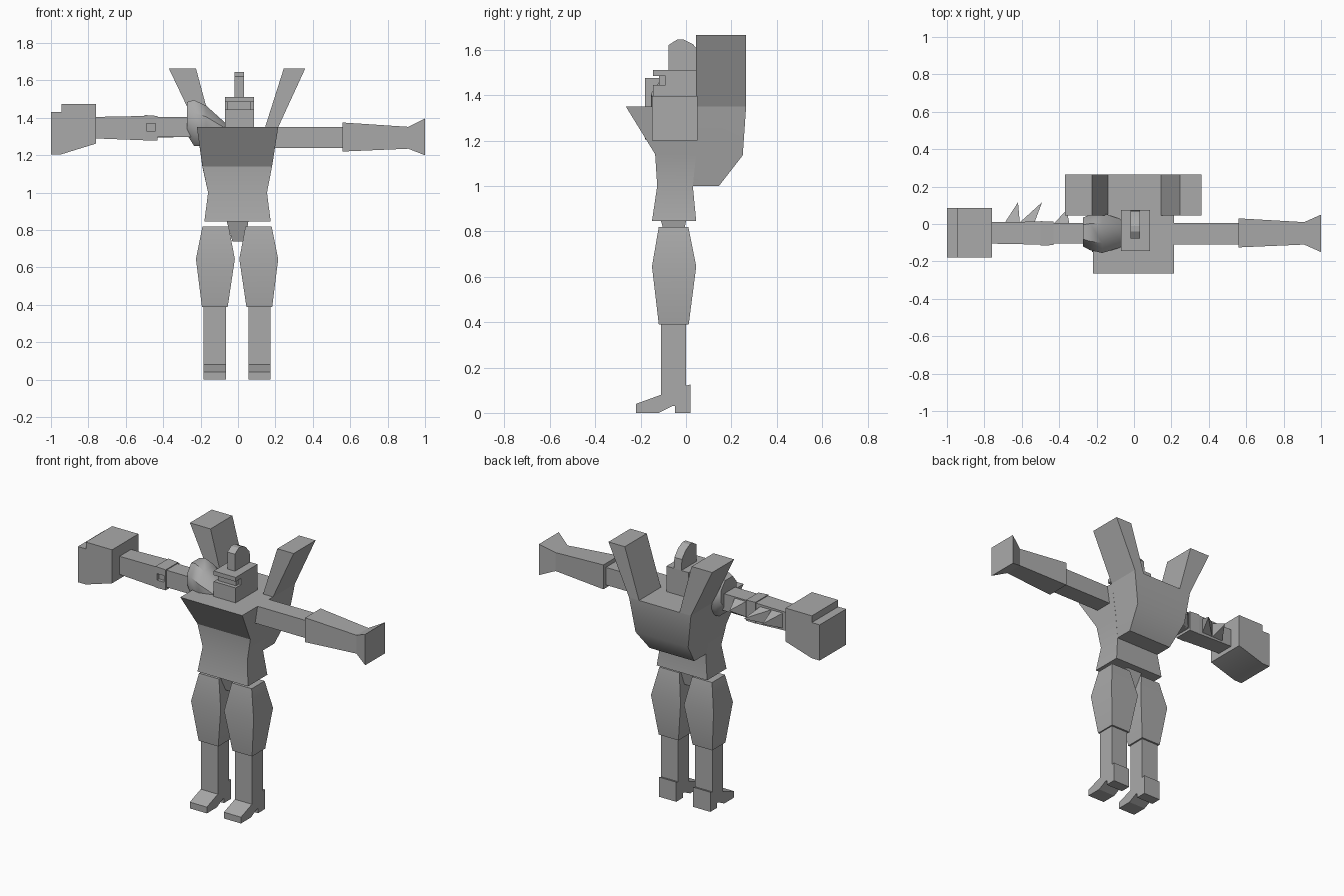
import bpy, bmesh, math
from mathutils import Vector

if "Cube" in bpy.data.objects:
    bpy.data.objects.remove(bpy.data.objects["Cube"])

grey = bpy.data.materials.new("plain grey")
grey.diffuse_color = (0.4, 0.4, 0.4, 1)
grey.use_nodes = True
grey.node_tree.nodes["Principled BSDF"].inputs["Base Color"].default_value = grey.diffuse_color

# Maps (along, a, b) to xyz for each build axis
ORDER = {"x": lambda t, a, b: (t, a, b),   # a = y, b = z
         "y": lambda t, a, b: (a, t, b),   # a = x, b = z
         "z": lambda t, a, b: (a, b, t)}   # a = x, b = y


def skin(name, axis, rings, smooth=22, edit=None):
    """Join rings of equal point count, given as (position, points), and cap both ends."""
    bm = bmesh.new()
    loops = [[bm.verts.new(ORDER[axis](t, a, b)) for a, b in pts] for t, pts in rings]
    n = len(loops[0])
    for lo, hi in zip(loops, loops[1:]):
        for i in range(n):
            j = (i + 1) % n
            bm.faces.new((lo[i], lo[j], hi[j], hi[i]))
    bm.faces.new(loops[0])
    bm.faces.new(loops[-1])
    bmesh.ops.recalc_face_normals(bm, faces=bm.faces)
    if edit:
        edit(bm)
    me = bpy.data.meshes.new(name)
    bm.to_mesh(me)
    bm.free()
    me.materials.append(grey)
    ob = bpy.data.objects.new(name, me)
    bpy.context.collection.objects.link(ob)
    bpy.ops.object.select_all(action='DESELECT')
    ob.select_set(True)
    bpy.context.view_layer.objects.active = ob
    bpy.ops.object.shade_smooth_by_angle(angle=math.radians(smooth))
    return ob


def rect(a0, a1, b0, b1):
    return [(a0, b0), (a1, b0), (a1, b1), (a0, b1)]


def loft(name, axis, rows, **kw):
    """Rectangular sections: (position, a0, a1, b0, b1)."""
    return skin(name, axis, [(r[0], rect(*r[1:])) for r in rows], **kw)


def extrude(name, axis, lo, hi, profile):
    return skin(name, axis, [(lo, profile), (hi, profile)])


def box(name, x0, x1, y0, y1, z0, z1):
    return loft(name, "x", [(x0, y0, y1, z0, z1), (x1, y0, y1, z0, z1)])


# Torso with overhanging chest
loft("torso", "z", [(0.845, -0.18, 0.175, -0.15, 0.045),
                    (1.0, -0.16, 0.155, -0.127, 0.03),
                    (1.14, -0.19, 0.182, -0.136, 0.045),
                    (1.35, -0.22, 0.215, -0.265, 0.05)])
loft("pelvis", "z", [(0.74, -0.03, 0.04, -0.08, -0.02),
                     (0.845, -0.06, 0.055, -0.11, 0.0)])

# Backpack and its two slanted horns
loft("backpack", "z", [(1.0, -0.16, 0.155, 0.025, 0.145),
                       (1.135, -0.19, 0.18, 0.035, 0.25),
                       (1.35, -0.22, 0.215, 0.045, 0.265)], smooth=45)
for side, inner, outer, top_in, top_out in (("left", 0.145, 0.215, 0.245, 0.36),
                                            ("right", -0.14, -0.22, -0.225, -0.37)):
    loft(side + "_horn", "z", [(1.35, inner, outer, 0.045, 0.265),
                               (1.665, top_in, top_out, 0.045, 0.265)])

# Head with a wrap-around visor slot
box("jaw", -0.07, 0.085, -0.145, 0.075, 1.35, 1.445)
box("visor_core", -0.055, 0.07, -0.12, -0.09, 1.445, 1.485)
box("head_back", -0.07, 0.085, -0.09, 0.075, 1.445, 1.485)
box("brow", -0.07, 0.085, -0.145, 0.075, 1.485, 1.512)
extrude("crest", "x", -0.02, 0.033,
        [(-0.078, 1.51), (-0.078, 1.62), (-0.04, 1.645), (-0.01, 1.645),
         (0.03, 1.625), (0.07, 1.58), (0.075, 1.51)])

# Legs
foot = [(-0.11, 0.08), (-0.22, 0.04), (-0.22, 0), (-0.12, 0), (-0.06, 0.03),
        (-0.048, 0.03), (-0.048, 0), (0.02, 0), (0.02, 0.125), (0.0, 0.12)]
for side, s in (("left", 1), ("right", -1)):
    def X(d):
        return -0.005 + s * d
    loft(side + "_thigh", "z", [(0.39, X(0.05), X(0.188), -0.12, 0.012),
                                (0.645, X(0.012), X(0.22), -0.15, 0.045),
                                (0.82, X(0.045), X(0.185), -0.12, 0.01)])
    loft(side + "_shin", "z", [(0.08, X(0.06), X(0.18), -0.11, 0.0),
                               (0.4, X(0.06), X(0.18), -0.11, 0.0)])
    extrude(side + "_foot", "x", X(0.06), X(0.18), foot)

# Left arm with a flared cuff
box("left_upper_arm", 0.15, 0.56, -0.11, 0.005, 1.238, 1.35)
loft("left_forearm", "x", [(0.56, -0.125, 0.03, 1.22, 1.375),
                           (0.91, -0.11, 0.01, 1.235, 1.352),
                           (1.0, -0.15, 0.05, 1.2, 1.397)])


# Right shoulder guard, bulging in the middle
def octagon(y0, y1, z0, z1):
    cy, cz, ry, rz = (y0 + y1) / 2, (z0 + z1) / 2, (y1 - y0) / 2, (z1 - z0) / 2
    return [(cy + ry * a, cz + rz * b) for a, b in
            ((-1, -.45), (-.5, -1), (.5, -1), (1, -.45), (1, .45), (.5, 1), (-.5, 1), (-1, .45))]


skin("shoulder_guard", "x", [(-0.272, octagon(-0.12, 0.035, 1.31, 1.485)),
                             (-0.235, octagon(-0.14, 0.05, 1.25, 1.495)),
                             (-0.17, octagon(-0.155, 0.06, 1.25, 1.465)),
                             (-0.07, octagon(-0.125, 0.025, 1.27, 1.375))], smooth=40)


# Right arm, elbow block with a sunken framed panel
def sunken_panel(bm):
    front = min(bm.faces, key=lambda f: f.calc_center_median().y)
    bmesh.ops.inset_individual(bm, faces=[front], thickness=0.006)
    for v in front.verts:
        v.co.z = 1.35 + math.copysign(0.027, v.co.z - 1.348)
    bmesh.ops.inset_individual(bm, faces=[front], thickness=0.009)
    bmesh.ops.inset_individual(bm, faces=[front], thickness=0.001)
    bmesh.ops.translate(bm, verts=list(front.verts), vec=Vector((0, 0.02, 0)))


box("right_upper_arm", -0.43, -0.2, -0.105, 0.005, 1.297, 1.405)
loft("right_elbow", "x", [(-0.5, -0.115, 0.015, 1.28, 1.415),
                          (-0.43, -0.113, 0.013, 1.28, 1.41)], edit=sunken_panel)
loft("right_forearm", "x", [(-0.76, -0.105, 0.01, 1.29, 1.405),
                            (-0.5, -0.11, 0.013, 1.28, 1.41)])

# Swept spikes along the back of the right arm
for i, x in enumerate((-0.70, -0.57, -0.43)):
    x0 = (-0.695, -0.62, -0.43)[i]
    tip = (-0.62, -0.492, -0.36)[i]
    y1 = (0.115, 0.115, 0.075)[i]
    loft("arm_spike_%d" % (i + 1), "y", [(0.0, x0, x0 + 0.085, 1.295, 1.4),
                                         (y1, tip - 0.001, tip, 1.345, 1.35)])

# Right fist with a stepped outer edge
extrude("right_fist", "y", -0.18, 0.085,
        [(-1.0, 1.205), (-0.945, 1.205), (-0.76, 1.262), (-0.76, 1.475),
         (-0.945, 1.475), (-0.945, 1.432), (-1.0, 1.432)])
